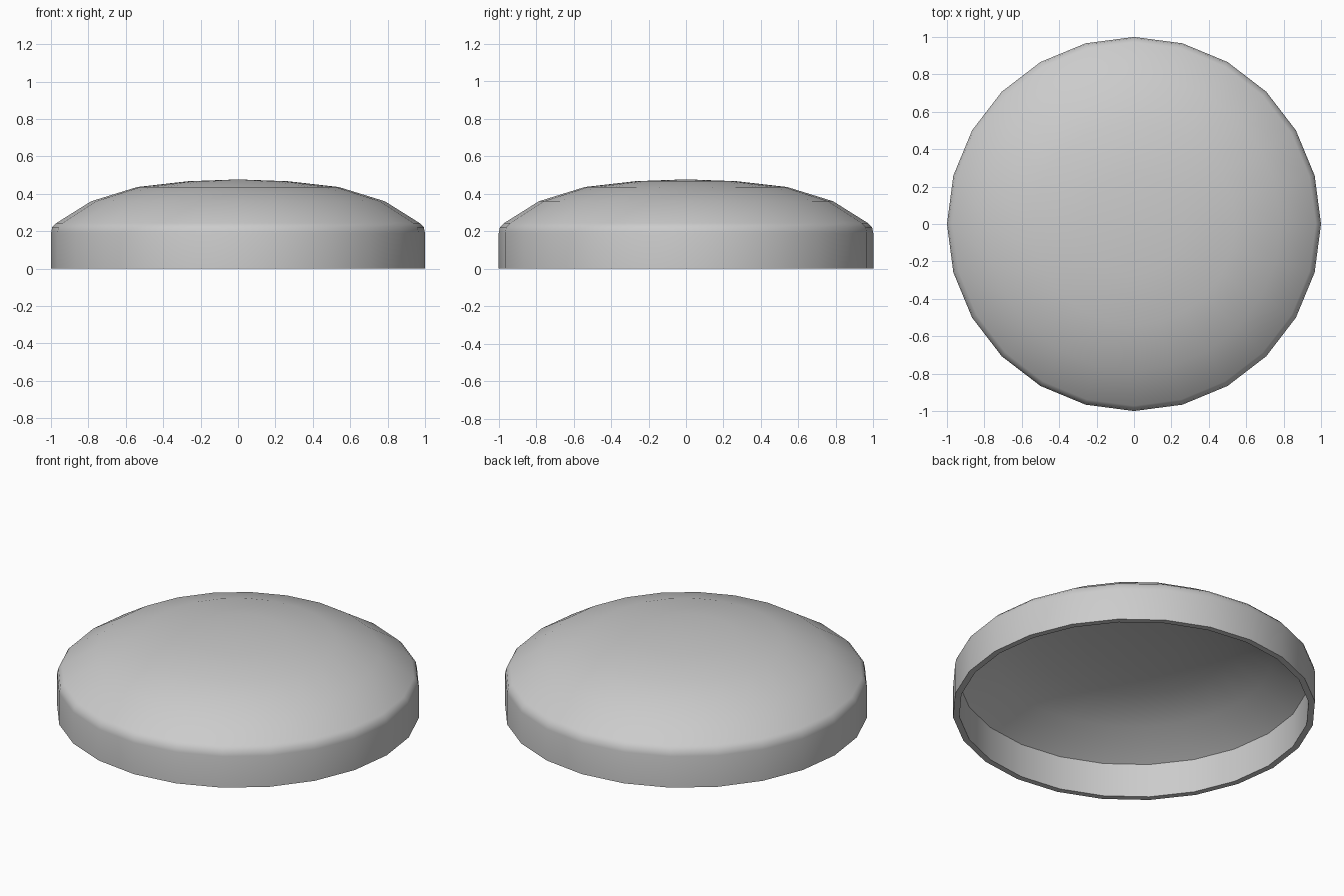
import bpy, bmesh, math

if "Cube" in bpy.data.objects:
    bpy.data.objects.remove(bpy.data.objects["Cube"])

SIDES = 24
# Radius/height profile: inner crown, inner wall, rim, outer wall, rounded shoulder, outer crown
profile = [(0, 0.443), (0.265, 0.433), (0.53, 0.402), (0.765, 0.33), (0.965, 0.205), (0.965, 0),
           (1, 0), (1, 0.19), (0.993, 0.222), (0.972, 0.243), (0.785, 0.36), (0.54, 0.436),
           (0.27, 0.467), (0, 0.477)]

bm = bmesh.new()
verts = [bm.verts.new((r, 0, z)) for r, z in profile]
edges = [bm.edges.new(pair) for pair in zip(verts, verts[1:])]

# Revolve the profile into a hollow domed lid
bmesh.ops.spin(bm, geom=verts + edges, cent=(0, 0, 0), axis=(0, 0, 1),
               angle=math.tau, steps=SIDES, use_duplicate=False)
bmesh.ops.remove_doubles(bm, verts=bm.verts, dist=0.0005)
bmesh.ops.recalc_face_normals(bm, faces=bm.faces)

mesh = bpy.data.meshes.new("domed_lid")
bm.to_mesh(mesh)
bm.free()
lid = bpy.data.objects.new("domed_lid", mesh)
bpy.context.collection.objects.link(lid)

# Smooth surface with a crisp rim
bpy.context.view_layer.objects.active = lid
lid.select_set(True)
bpy.ops.object.shade_smooth_by_angle(angle=math.radians(50))
